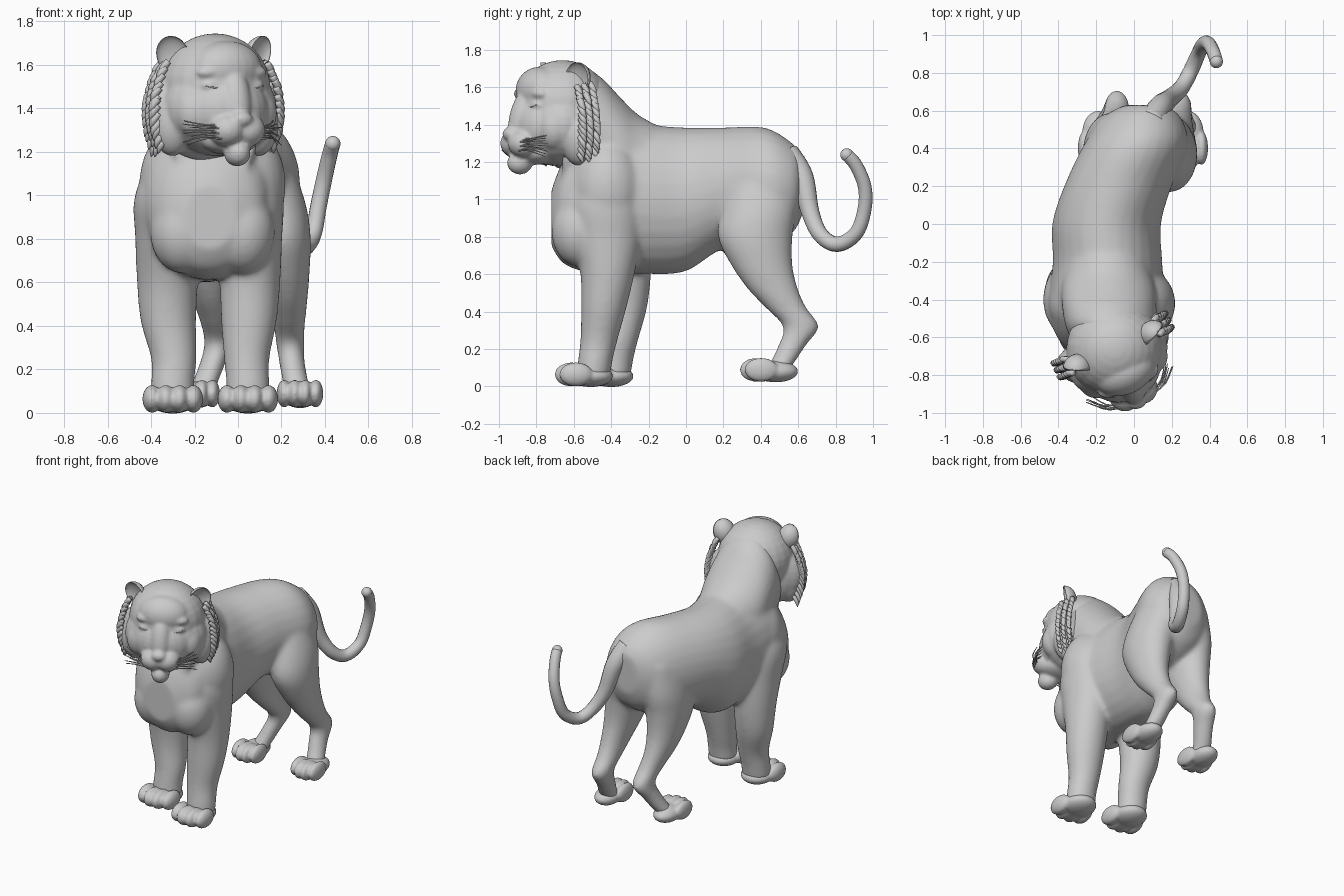
import bpy, bmesh, math, random
from mathutils import Matrix, Vector

if "Cube" in bpy.data.objects:
    bpy.data.objects.remove(bpy.data.objects["Cube"])
random.seed(4)

grey = bpy.data.materials.new("pale grey")
grey.use_nodes = True
tone = (0.6, 0.6, 0.6, 1)
grey.diffuse_color = tone
grey.node_tree.nodes["Principled BSDF"].inputs["Base Color"].default_value = tone


def finish(bm, name, voxel=0, smooth=0):
    bmesh.ops.recalc_face_normals(bm, faces=bm.faces)
    for f in bm.faces:
        f.smooth = True
    mesh = bpy.data.meshes.new(name)
    bm.to_mesh(mesh)
    bm.free()
    mesh.materials.append(grey)
    ob = bpy.data.objects.new(name, mesh)
    bpy.context.collection.objects.link(ob)
    if voxel:
        m = ob.modifiers.new("Blend", 'REMESH')
        m.mode, m.voxel_size, m.use_smooth_shade = 'VOXEL', voxel, True
        s = ob.modifiers.new("Soften", 'SMOOTH')
        s.factor, s.iterations = 0.5, smooth


def spline(rows, steps=5):
    """Catmull-Rom interpolation of a list of rows."""
    rows = [Vector(r) for r in rows]
    out = []
    for i in range(len(rows) - 1):
        a, b, c, d = rows[max(i - 1, 0)], rows[i], rows[i + 1], rows[min(i + 2, len(rows) - 1)]
        for k in range(steps):
            t = k / steps
            out.append(b + (c - a) * (t / 2) + (a * 2 - b * 5 + c * 4 - d) * (t * t / 2)
                       + (b * 3 - a - c * 3 + d) * (t ** 3 / 2))
    return out + [rows[-1]]


def skin(bm, rings):
    loops = [[bm.verts.new(p) for p in ring] for ring in rings]
    n = len(loops[0])
    for a, b in zip(loops, loops[1:]):
        for i in range(n):
            bm.faces.new((a[i], a[(i + 1) % n], b[(i + 1) % n], b[i]))
    bm.faces.new(loops[0])
    bm.faces.new(loops[-1])


ANGLES = [math.tau * i / 28 for i in range(28)]


def loft_y(bm, rows):
    """Upright sections along y: y, x, z, half width, half height."""
    skin(bm, [[(x + w * math.cos(a), y, z + h * math.sin(a)) for a in ANGLES]
              for y, x, z, w, h in spline(rows)])


def loft_z(bm, rows):
    """Level sections along z: z, x, y, half width, half depth."""
    skin(bm, [[(x + w * math.cos(a), y + h * math.sin(a), z) for a in ANGLES]
              for z, x, y, w, h in spline(rows)])


def tube(bm, rows, steps=6, sides=14, base=Matrix()):
    """Round tube through x, y, z, radius."""
    pts = spline(rows, steps)
    rings = []
    for i, p in enumerate(pts):
        d = pts[min(i + 1, len(pts) - 1)] - pts[max(i - 1, 0)]
        d = Vector(d[:3]).normalized()
        u = d.cross(Vector((1, 0.2, 0))).normalized()
        v = d.cross(u)
        c = Vector(p[:3])
        rings.append([base @ (c + (u * math.cos(math.tau * k / sides)
                                   + v * math.sin(math.tau * k / sides)) * p[3])
                      for k in range(sides)])
    skin(bm, rings)


def blob(bm, centre, size, tilt=0, base=Matrix()):
    m = base @ Matrix.Translation(centre) @ Matrix.Rotation(tilt, 4, 'X') @ Matrix.Diagonal((*size, 1))
    return bmesh.ops.create_uvsphere(bm, u_segments=24, v_segments=16, radius=1, matrix=m)["verts"]


def paw(bm, x, y, z, w):
    blob(bm, (x, y + 0.08, z + 0.055), (w * 0.8, 0.12, 0.058))
    blob(bm, (x, y, z + 0.06), (w * 0.85, 0.1, 0.058))
    for k in (-1.5, -0.5, 0.5, 1.5):
        blob(bm, (x + k * w * 0.46, y - 0.035 + abs(k) * 0.025, z + 0.064), (w * 0.32, 0.09, 0.064))


# Trunk, neck, chest and legs blended into one skin; paws kept crisper
bm = bmesh.new()
paws = bmesh.new()
loft_y(bm, [(0.63, 0.05, 1.08, 0.1, 0.14), (0.57, 0.045, 1.06, 0.2, 0.24),
            (0.42, 0.01, 1.06, 0.275, 0.325), (0.2, -0.085, 1.06, 0.285, 0.325),
            (0, -0.145, 1.0, 0.288, 0.385), (-0.2, -0.14, 1.0, 0.29, 0.4),
            (-0.4, -0.145, 1.02, 0.305, 0.41), (-0.55, -0.14, 0.98, 0.29, 0.365),
            (-0.66, -0.13, 0.93, 0.23, 0.27), (-0.72, -0.13, 0.9, 0.12, 0.15)])
loft_y(bm, [(-0.1, -0.14, 1.15, 0.2, 0.22), (-0.25, -0.14, 1.2, 0.23, 0.25),
            (-0.35, -0.135, 1.27, 0.25, 0.275), (-0.45, -0.13, 1.34, 0.25, 0.31),
            (-0.55, -0.12, 1.38, 0.24, 0.32), (-0.66, -0.11, 1.3, 0.2, 0.28)])
for x in (-0.255, 0.02):
    blob(bm, (x, -0.57, 0.83), (0.15, 0.15, 0.19))
    blob(bm, (x, -0.42, 1.05), (0.2, 0.2, 0.28))

# Front legs: height, outward shift, y, half width, half depth
for x, side, back in ((-0.3, -1, 0.11), (0.045, 1, 0)):
    rows = [(1.2, -0.03, -0.42, 0.1, 0.14), (1.0, 0.015, -0.43, 0.145, 0.19),
            (0.8, 0.01, -0.42, 0.148, 0.18), (0.6, 0.01, -0.42, 0.14, 0.145),
            (0.42, 0.005, -0.44, 0.128, 0.122), (0.25, -0.005, -0.465, 0.105, 0.1),
            (0.14, 0, -0.485, 0.1, 0.093), (0.05, 0, -0.495, 0.1, 0.09)]
    loft_z(bm, [(z, x + side * o - 0.015 * (side < 0) * (z > 0.4), y + back * min(1, max(0, 1.1 - z) * 1.6), w, h)
                for z, o, y, w, h in rows])
    paw(paws, x, -0.59 + back, 0, 0.138)

# Hind legs: shared y, half width, half depth, with x for each leg
rows = [(1.15, 0.13, -0.1, 0.42, 0.12, 0.16), (0.95, 0.17, -0.12, 0.39, 0.145, 0.2),
        (0.8, 0.195, -0.13, 0.37, 0.14, 0.2), (0.65, 0.215, -0.13, 0.405, 0.115, 0.165),
        (0.52, 0.23, -0.12, 0.465, 0.09, 0.135), (0.42, 0.235, -0.1, 0.535, 0.075, 0.11),
        (0.32, 0.24, -0.09, 0.615, 0.065, 0.097), (0.22, 0.25, -0.12, 0.568, 0.06, 0.075),
        (0.12, 0.27, -0.16, 0.51, 0.062, 0.066), (0.06, 0.285, -0.185, 0.47, 0.07, 0.06)]
for right in (False, True):
    loft_z(bm, [(z, a if right else b, y, w, h) for z, a, b, y, w, h in rows])
    paw(paws, 0.285 if right else -0.19, 0.4, 0.025, 0.106)
finish(bm, "body", 0.012, 24)
finish(paws, "paws", 0.009, 4)

# Tail
bm = bmesh.new()
tube(bm, [(0.09, 0.54, 1.24, 0.07), (0.14, 0.62, 1.12, 0.062), (0.19, 0.665, 0.93, 0.049),
          (0.25, 0.72, 0.81, 0.043), (0.3, 0.81, 0.76, 0.041), (0.345, 0.91, 0.82, 0.039),
          (0.37, 0.955, 0.95, 0.038), (0.395, 0.955, 1.07, 0.037), (0.42, 0.91, 1.18, 0.036),
          (0.435, 0.865, 1.235, 0.035)])
blob(bm, (0.436, 0.86, 1.238), (0.035, 0.035, 0.035))
finish(bm, "tail")

# Head, turned a little to its left
HEAD = Matrix.Translation((-0.105, -0.66, 0)) @ Matrix.Rotation(math.radians(24), 4, 'Z')
bm = bmesh.new()


def head_blob(c, s, tilt=0):
    blob(bm, c, s, tilt, HEAD)


head_blob((0, 0, 1.5), (0.255, 0.25, 0.245))
head_blob((0, 0.03, 1.39), (0.325, 0.11, 0.235))
head_blob((0, -0.05, 1.4), (0.275, 0.2, 0.22))
head_blob((0, -0.13, 1.39), (0.2, 0.16, 0.18))
head_blob((0, -0.13, 1.58), (0.17, 0.125, 0.13))
head_blob((0, -0.235, 1.44), (0.07, 0.07, 0.16), -0.25)
head_blob((0, -0.31, 1.35), (0.05, 0.036, 0.036))
head_blob((0, -0.25, 1.195), (0.06, 0.07, 0.062))
head_blob((0, -0.16, 1.25), (0.13, 0.12, 0.065))
for s in (-1, 1):
    head_blob((s * 0.05, -0.245, 1.3), (0.085, 0.09, 0.078))
    head_blob((s * 0.1, -0.185, 1.565), (0.075, 0.045, 0.035))
    head_blob((s * 0.105, -0.195, 1.505), (0.052, 0.038, 0.028))
    head_blob((s * 0.15, -0.12, 1.38), (0.1, 0.09, 0.12))
    head_blob((s * 0.215, 0.0, 1.33), (0.095, 0.095, 0.15))
finish(bm, "head", 0.009, 9)

# Ears: cupped discs whose front is folded inward
bm = bmesh.new()
for s in (-1, 1):
    verts = blob(bm, (0, 0, 0), (0.075, 0.075, 0.09))
    place = HEAD @ Matrix.Translation((s * 0.22, -0.015, 1.645)) @ Matrix.Rotation(s * 0.35, 4, 'Y') \
        @ Matrix.Rotation(s * 0.5, 4, 'Z')
    for v in verts:
        if v.co.y < 0:
            v.co.y *= -0.5
        v.co = place @ v.co
finish(bm, "ears")

# Cheek fur: short tufts hugging the ruff edge
bm = bmesh.new()
for s in (-1, 1):
    for row in range(3):
        for k in range(13):
            t = k / 12
            z = 1.58 - 0.36 * t + random.uniform(-0.01, 0.01)
            out = 0.25 + 0.075 * math.sin(math.pi * (0.1 + 0.75 * t))
            y = 0.06 - 0.04 * row
            tube(bm, [(s * (out + a), y + b, z + c, r) for a, b, c, r in
                      ((-0.025, -0.01, 0.035, 0.016), (0, 0, 0, 0.017), (0.006, 0.012, -0.035, 0.003))],
                 3, 6, HEAD)
finish(bm, "cheek_fur")

# Whiskers
bm = bmesh.new()
for s in (-1, 1):
    for k in range(9):
        z = 1.25 + 0.008 * k
        reach = random.uniform(0.1, 0.15)
        x, y = 0.1 + 0.004 * (k % 3), -0.3 + 0.012 * (k % 3)
        tube(bm, [(s * (x + reach * t), y + 0.09 * t * t, z + lift, r) for t, lift, r in
                  ((0, 0.01, 0.004), (0.5, 0.012, 0.004), (1, -0.02 + 0.006 * k, 0.002))], 3, 5, HEAD)
finish(bm, "whiskers")

# Closed eyelid creases
bm = bmesh.new()
for s in (-1, 1):
    tube(bm, [(s * x, y, z, 0.004) for x, y, z in
              ((0.065, -0.232, 1.503), (0.105, -0.232, 1.495), (0.145, -0.214, 1.505))], 4, 6, HEAD)
finish(bm, "eyelid_creases")
